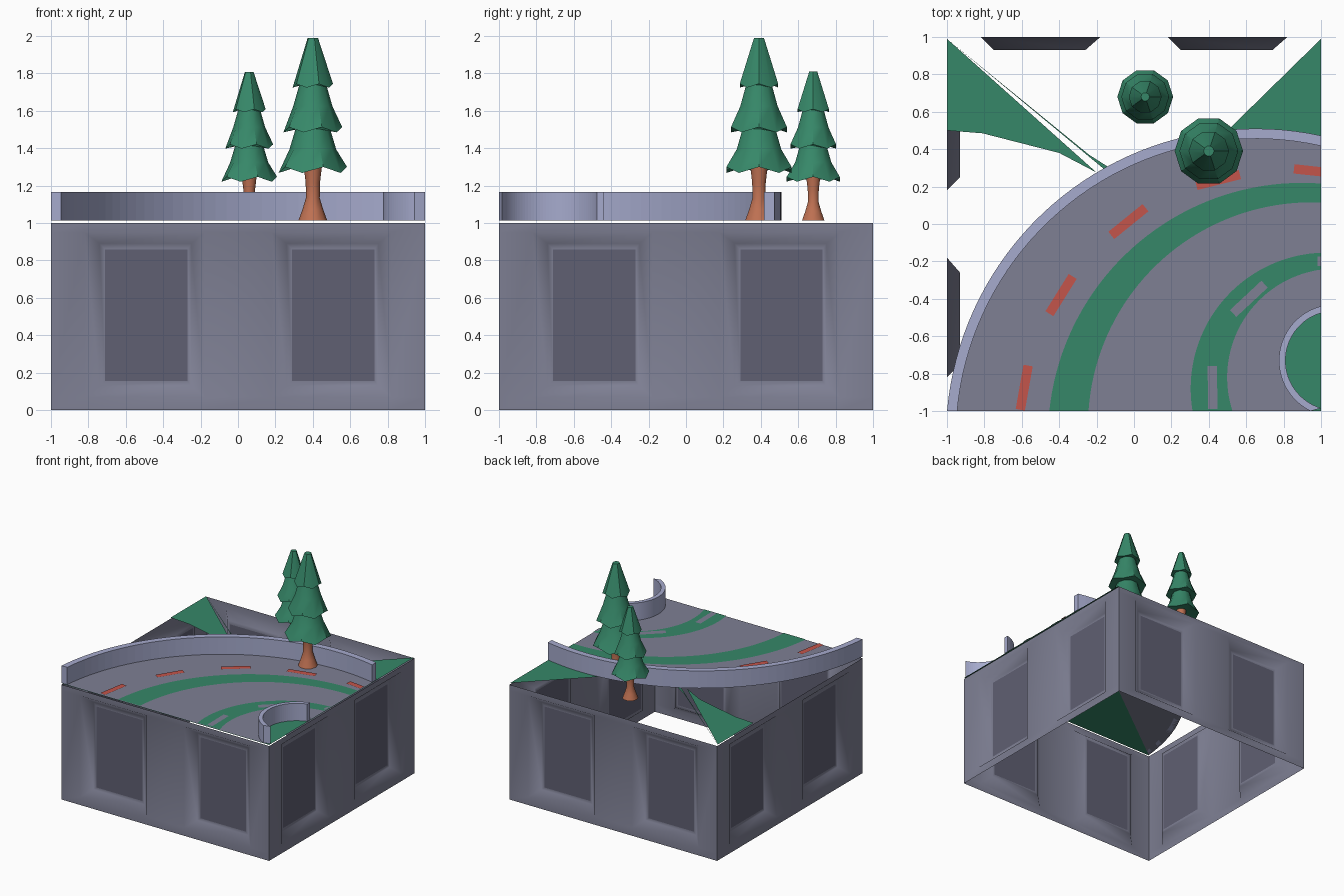
import bpy, bmesh, math
from math import pi, sin, cos, asin, acos

if "Cube" in bpy.data.objects:
    bpy.data.objects.remove(bpy.data.objects["Cube"])


def mat(name, c):
    m = bpy.data.materials.new(name)
    m.diffuse_color = (*c, 1)
    m.use_nodes = True
    m.node_tree.nodes["Principled BSDF"].inputs["Base Color"].default_value = m.diffuse_color
    return m


GREY = mat("road_grey", (.21, .215, .295))
DARK = mat("panel_dark", (.115, .115, .17))
GREEN = mat("grass_green", (.037, .245, .14))
LAV = mat("barrier_lavender", (.38, .405, .61))
RED = mat("dash_red", (.55, .09, .07))
WOOD = mat("trunk_brown", (.52, .165, .085))


def build(name, verts, faces, mats, ids=None, angle=None, weld=False):
    me = bpy.data.meshes.new(name)
    me.from_pydata(verts, [], faces)
    for m in mats:
        me.materials.append(m)
    if ids:
        for p, i in zip(me.polygons, ids):
            p.material_index = i
    if weld:
        bm = bmesh.new()
        bm.from_mesh(me)
        bmesh.ops.remove_doubles(bm, verts=bm.verts, dist=1e-4)
        bm.to_mesh(me)
        bm.free()
    ob = bpy.data.objects.new(name, me)
    bpy.context.collection.objects.link(ob)
    if angle:
        bpy.ops.object.select_all(action='DESELECT')
        ob.select_set(True)
        bpy.context.view_layer.objects.active = ob
        bpy.ops.object.shade_smooth_by_angle(angle=math.radians(angle))
    return ob


# Base walls: four open sheets, each with two sloped recesses holding a dark panel
V, F, ID = [], [], []


def ring(u0, u1, z0, z1, y):
    return [(u0, y, z0), (u1, y, z0), (u1, y, z1), (u0, y, z1)]


def quad(pts, k, i):
    n = len(V)
    V.extend([(x * cos(k) - y * sin(k), x * sin(k) + y * cos(k), z) for x, y, z in pts])
    F.append((n, n + 1, n + 2, n + 3))
    ID.append(i)


US = [-1, -.82, -.18, .18, .82, 1]
ZS = [0, .07, .95, 1]
for side in range(4):
    k = side * pi / 2
    for a in range(5):
        for b in range(3):
            u0, u1, z0, z1 = US[a], US[a + 1], ZS[b], ZS[b + 1]
            if b == 1 and a in (1, 3):
                loops = [ring(u0, u1, z0, z1, -1),
                         ring(u0 + .08, u1 - .07, .13, .89, -.93),
                         ring(u0 + .11, u1 - .09, .155, .86, -.93)]
                for r, s in zip(loops, loops[1:]):
                    for i in range(4):
                        j = (i + 1) % 4
                        quad([r[i], r[j], s[j], s[i]], k, 0)
                quad(loops[2], k, 1)
            else:
                quad(ring(u0, u1, z0, z1, -1), k, 0)
build("base_walls", V, F, [GREY, DARK], ID, 60, True)

# Curved track: every edge is a circle (cx, cy, r) clipped by y = -1 and x = 1
N = 40


def arc(c):
    cx, cy, r = c
    e = acos((1 - cx) / r)
    s = min(pi - asin(max(-1, (-1 - cy) / r)), 2 * pi - e)
    return [(cx + r * cos(s + (e - s) * i / N), cy + r * sin(s + (e - s) * i / N))
            for i in range(N + 1)]


def ribbon(name, outer, inner, z, m):
    a, b = arc(outer), arc(inner)
    v = [(x, y, z) for x, y in a + b]
    f = [(i, N + 1 + i, N + 2 + i, i + 1) for i in range(N)]
    build(name, v, f, [m])


def barrier(name, outer, inner, z0, z1):
    a, b = arc(outer), arc(inner)
    n = N + 1
    v = [(x, y, z) for pts, z in ((a, z0), (b, z0), (b, z1), (a, z1)) for x, y in pts]
    f = [(j * n + i, j * n + i + 1, (j + 1) % 4 * n + i + 1, (j + 1) % 4 * n + i)
         for j in range(4) for i in range(N)]
    f += [(0, n, 2 * n, 3 * n), (3 * n + N, 2 * n + N, n + N, N)]
    ob = build(name, v, f, [LAV])
    bm = bmesh.new()
    bm.from_mesh(ob.data)
    bmesh.ops.recalc_face_normals(bm, faces=bm.faces)
    bm.to_mesh(ob.data)
    bm.free()


A, AI = (.65, -1.146, 1.656), (.65, -1.146, 1.602)
B, BI = (1.075, -.73, .30), (1.075, -.73, .265)
ribbon("road", A, B, 1.014, GREY)
ribbon("outer_green_band", (.9, -1.14, 1.36), (.95, -1.08, 1.196), 1.018, GREEN)
ribbon("inner_green_band", (1.03, -.88, .727), (1.08, -.82, .582), 1.018, GREEN)
barrier("outer_barrier", A, AI, 1.014, 1.165)
barrier("inner_barrier", B, BI, 1.014, 1.165)


# Lane dashes as thin plates: centre, direction, length
def dash(name, x, y, deg, length, m, w=.05, z=1.021):
    c, s = cos(math.radians(deg)), sin(math.radians(deg))
    v = [(min(1, x + a * length / 2 * c - b * w / 2 * s), max(-1, y + a * length / 2 * s + b * w / 2 * c), z)
         for a, b in ((-1, -1), (1, -1), (1, 1), (-1, 1))]
    build(name, v, [(0, 1, 2, 3)], [m])


for x, y, d, l in [(-.587, -.875, 80, .24), (-.39, -.38, 58, .235), (-.03, .013, 39, .235),
                   (.45, .235, 14, .24), (.93, .287, -6, .15)]:
    dash("red_dash", x, y, d, l, RED)
for x, y, d, l in [(.42, -.875, 91, .23), (.614, -.4, 43, .23), (.99, -.2, 0, .02)]:
    dash("grey_dash", x, y, d, l, GREY)

# Grass sheets: under the road and at the back corners
for pts in ([(-1, -1), (1, -1), (1, .5)],
            [(-1, .99), (-1, .5), (-.81, .485), (-.4, .38), (-.2, .275)],
            [(-1, .99), (-.15, .285), (-.13, .30), (-.24, .37)],
            [(.5, .5), (1, .47), (1, .99)]):
    build("grass", [(x, y, 1.01) for x, y in pts], [tuple(range(len(pts)))], [GREEN])


# Trees: flared trunk and three-tier jagged foliage
def lathe(name, prof, n, x, y, s, m):
    v, f = [], []
    for r, z, jag in prof:
        for i in range(n):
            t = 2 * pi * i / n
            v.append((x + s * r * cos(t), y + s * r * sin(t),
                      1.014 + s * (z + jag * (-1) ** i)))
    for k in range(len(prof) - 1):
        for i in range(n):
            j = (i + 1) % n
            f.append((k * n + i, k * n + j, (k + 1) * n + j, (k + 1) * n + i))
    f += [tuple(range(n))[::-1], tuple(range(len(v) - n, len(v)))]
    build(name, v, f, [m], angle=40)


TRUNK = [(.077, 0, 0), (.055, .06, 0), (.037, .12, 0), (.038, .2, 0), (.05, .3, 0)]
LEAVES = [(.05, .30, 0), (.183, .27, .016), (.125, .38, 0), (.092, .49, 0),
          (.157, .485, .014), (.105, .61, 0), (.072, .725, 0),
          (.108, .72, .01), (.028, .975, 0)]
for x, y, s in ((.40, .39, 1), (.06, .68, .815)):
    lathe("tree_trunk", TRUNK, 10, x, y, s, WOOD)
    lathe("tree_foliage", LEAVES, 10, x, y, s, GREEN)
